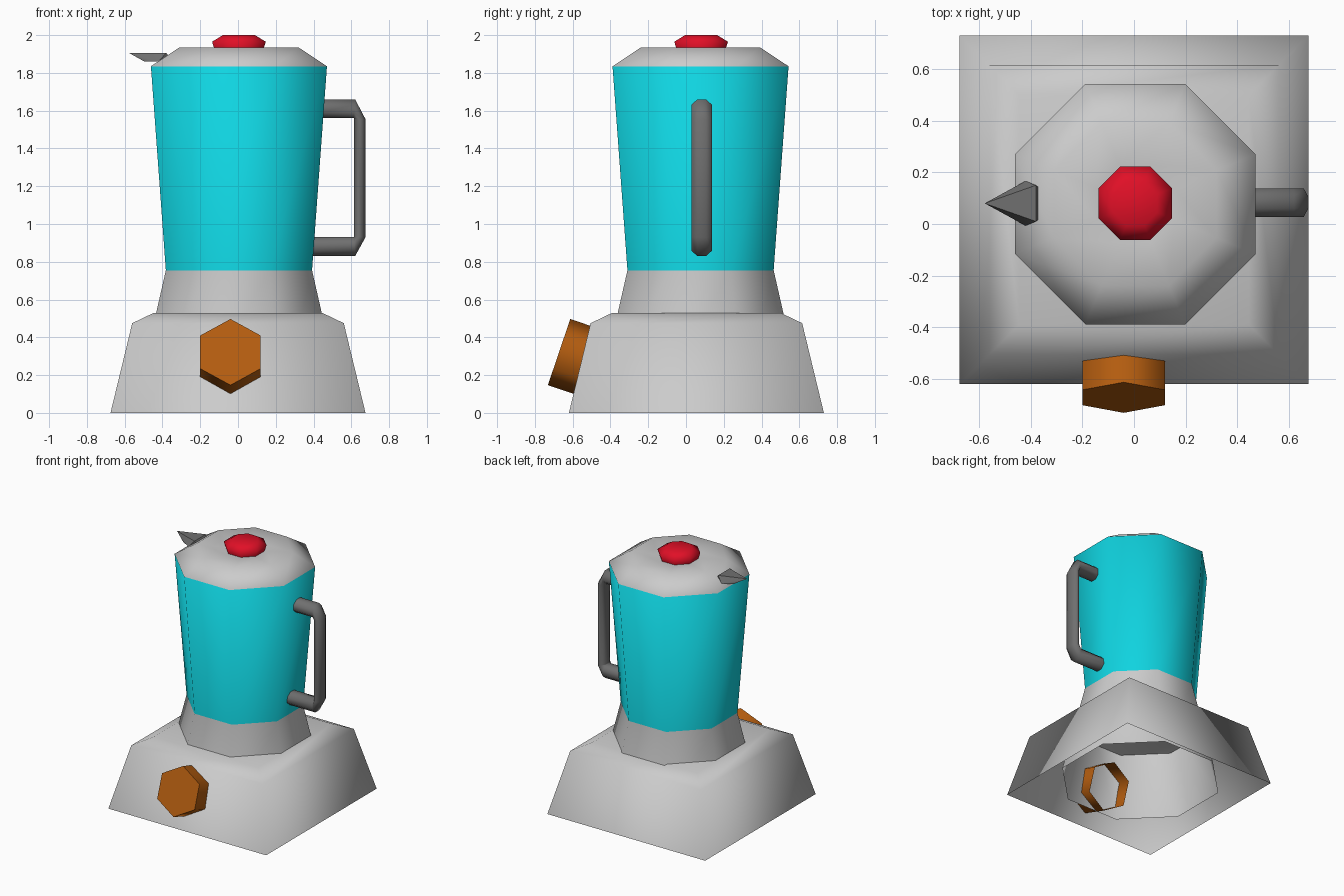
import bpy, bmesh, math
from mathutils import Matrix, Vector

if "Cube" in bpy.data.objects:
    bpy.data.objects.remove(bpy.data.objects["Cube"])


def material(name, rgb):
    m = bpy.data.materials.new(name)
    m.use_nodes = True
    m.diffuse_color = (*rgb, 1)
    bsdf = m.node_tree.nodes["Principled BSDF"]
    bsdf.inputs["Base Color"].default_value = (*rgb, 1)
    bsdf.inputs["Roughness"].default_value = 0.7
    return m


LIGHT = material("light grey", (0.60, 0.60, 0.60))
CYAN = material("cyan glass", (0.005, 0.66, 0.75))
RED = material("red", (0.75, 0.005, 0.02))
ORANGE = material("burnt orange", (0.46, 0.11, 0.005))
DARK = material("dark grey", (0.16, 0.16, 0.16))


def ring(n, apothem, z, cx=0.0, cy=0.0):
    """Regular polygon with flat sides facing the axes."""
    r = apothem / math.cos(math.pi / n)
    return [Vector((cx + r * math.cos((2 * i + 1) * math.pi / n),
                    cy + r * math.sin((2 * i + 1) * math.pi / n), z)) for i in range(n)]


def finish(name, bm, mats, smooth_deg, rule=None):
    bmesh.ops.recalc_face_normals(bm, faces=bm.faces)
    if rule:
        for f in bm.faces:
            f.material_index = rule(f.calc_center_median())
    me = bpy.data.meshes.new(name)
    bm.to_mesh(me)
    bm.free()
    for m in mats:
        me.materials.append(m)
    ob = bpy.data.objects.new(name, me)
    bpy.context.collection.objects.link(ob)
    bpy.ops.object.select_all(action="DESELECT")
    ob.select_set(True)
    bpy.context.view_layer.objects.active = ob
    bpy.ops.object.shade_smooth_by_angle(angle=math.radians(smooth_deg))
    return ob


def loft(name, rings, mats, smooth_deg=180, cap_start=False, cap_end=True, rule=None, matrix=None):
    bm = bmesh.new()
    loops = [[bm.verts.new(p) for p in r] for r in rings]
    n = len(loops[0])
    for a, b in zip(loops, loops[1:]):
        for i in range(n):
            j = (i + 1) % n
            bm.faces.new((a[i], a[j], b[j], b[i]))
    if cap_start:
        bm.faces.new(loops[0][::-1])
    if cap_end:
        bm.faces.new(loops[-1])
    if matrix:
        bm.transform(matrix)
    return finish(name, bm, mats, smooth_deg, rule)


# Square housing, open underneath
BASE_Y = 0.055
loft("base", [ring(4, a, z, 0, BASE_Y) for a, z in
              ((0.675, 0), (0.56, 0.475), (0.445, 0.53))], [LIGHT])

# Collar, jug and lid as one eight-sided shell, coloured by height
JX, JY = 0.005, 0.077
profile = ((0.545, 0.06), (0.387, 0.755), (0.466, 1.835), (0.315, 1.935), (0.15, 1.92))
loft("jug", [ring(8, a, z, JX, JY) for a, z in profile], [LIGHT, CYAN],
     rule=lambda c: 1 if 0.755 < c.z < 1.835 else 0)

# Lid button
loft("lid_button", [ring(8, a, z, JX, JY + 0.003) for a, z in
                    ((0.125, 1.91), (0.142, 1.965), (0.085, 2.0))], [RED])

# Six-sided dial, tilted to sit square on the sloping front
tilt = Matrix.Translation((-0.04, -0.672, 0.322)) @ Matrix.Rotation(math.radians(71.3), 4, "X")
loft("dial", [ring(6, 0.16, z) for z in (-0.365, 0)], [ORANGE], smooth_deg=70, matrix=tilt)

# Handle: flattened tube with chamfered corners, from outer and inner edge pairs
section = ring(8, 1, 0)


def handle_ring(outer, inner):
    mid = [(o + i) / 2 for o, i in zip(outer, inner)]
    half = [(o - i) / 2 for o, i in zip(outer, inner)]
    return [Vector((mid[0] + half[0] * p.x, 0.083 + 0.055 * p.y, mid[1] + half[1] * p.x))
            for p in section]


edges = (((0.42, 1.66), (0.42, 1.56)), ((0.62, 1.66), (0.613, 1.56)),
         ((0.675, 1.555), (0.615, 1.555)), ((0.675, 0.93), (0.615, 0.935)),
         ((0.62, 0.83), (0.613, 0.93)), ((0.37, 0.83), (0.37, 0.93)))
loft("handle", [handle_ring(o, i) for o, i in edges], [DARK], smooth_deg=65, cap_start=True)

# Pouring spout: flat pointed top narrowing to a rounded root on the lid
bm = bmesh.new()
for p in [(-0.578, 0.08, 1.906), (-0.38, 0.15, 1.906), (-0.38, 0.01, 1.906)] + \
        ring(6, 0.075, 1.86, -0.42, 0.08):
    bm.verts.new(p)
bmesh.ops.convex_hull(bm, input=bm.verts)
finish("spout", bm, [DARK], 40)
